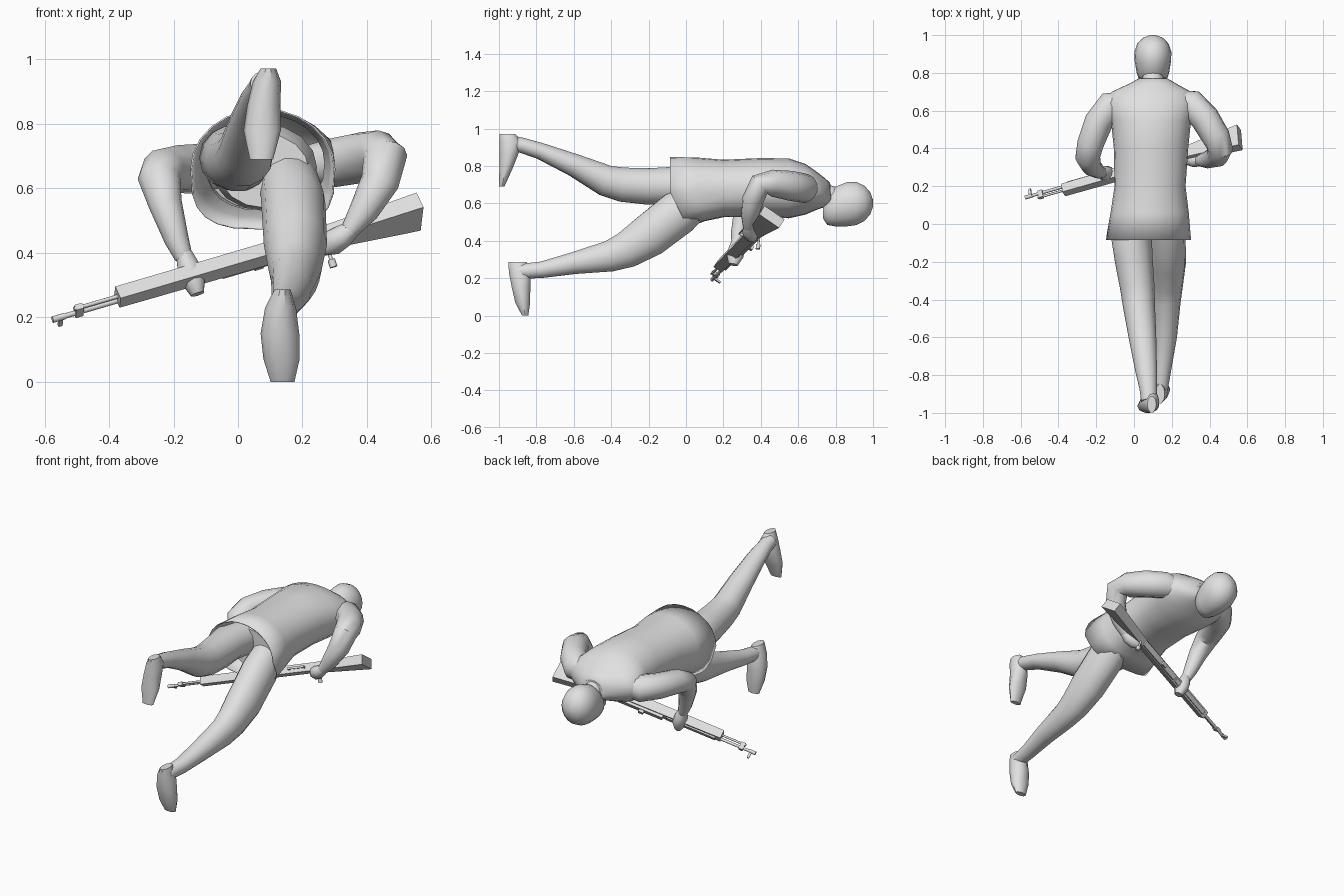
import bpy, bmesh, math
from mathutils import Vector, Matrix

grey = bpy.data.materials.new("plain grey")
grey.diffuse_color = (0.75, 0.75, 0.75, 1)


def finish(name, bm, angle=45):
    bmesh.ops.recalc_face_normals(bm, faces=bm.faces)
    me = bpy.data.meshes.new(name)
    bm.to_mesh(me)
    bm.free()
    ob = bpy.data.objects.new(name, me)
    bpy.context.collection.objects.link(ob)
    me.materials.append(grey)
    bpy.ops.object.select_all(action='DESELECT')
    ob.select_set(True)
    bpy.context.view_layer.objects.active = ob
    bpy.ops.object.shade_smooth_by_angle(angle=math.radians(angle))
    return ob


def loft(name, rows, up, n=14, fixed=None, slant=None, square=None, caps=(True, True)):
    """Skin oval rings (x, y, z, radius_a, radius_b) strung along a path.
    slant shears the lower half of each ring along y, square makes it boxier."""
    bm = bmesh.new()
    up = Vector(up)
    pts = [Vector(r[:3]) for r in rows]
    rings = []
    for i, r in enumerate(rows):
        t = fixed or (pts[min(i + 1, len(pts) - 1)] - pts[max(i - 1, 0)])
        t = Vector(t).normalized()
        a = up.cross(t).normalized()
        b = t.cross(a)
        ring = []
        for k in range(n):
            c, s = math.cos(math.tau * k / n), math.sin(math.tau * k / n)
            if square and s < 0:
                c = math.copysign(abs(c) ** square[i], c)
                s = math.copysign(abs(s) ** square[i], s)
            p = pts[i] + a * c * r[3] + b * s * r[4]
            if slant and s < 0:
                p.y -= (p.z - pts[i].z) * slant[i]
            ring.append(bm.verts.new(p))
        rings.append(ring)
    for r0, r1 in zip(rings, rings[1:]):
        for k in range(n):
            bm.faces.new((r0[k], r0[(k + 1) % n], r1[(k + 1) % n], r1[k]))
    if caps[0]:
        bm.faces.new(rings[0])
    if caps[1]:
        bm.faces.new(rings[-1])
    return finish(name, bm)


Z, Y, X = (0, 0, 1), (0, 1, 0), (1, 0, 0)
DOWN = (0, 0, -1)

# jacket, open at the hem
jacket = loft("jacket", [
    (.077, -.085, .66, .225, .188), (.083, .06, .675, .207, .17),
    (.085, .2, .68, .188, .153), (.09, .4, .685, .197, .157),
    (.09, .55, .68, .212, .16), (.09, .64, .675, .238, .135),
    (.092, .70, .668, .21, .1), (.1, .745, .658, .12, .075),
    (.1, .77, .652, .075, .058)], Z, 24, Y,
    [.5, .25, .05, 0, 0, 0, .05, .1, .2],
    [.66, .68, .8, .9, .9, .95, 1, 1, 1], (False, True))
shell = jacket.modifiers.new("cloth thickness", 'SOLIDIFY')
shell.thickness = .005
loft("hips", [(.08, .2, .68, .15, .12), (.08, .08, .665, .165, .135),
              (.08, .01, .655, .14, .115)], Z, 16, Y)

# neck, collar and head
loft("neck", [(.1, .72, .655, .06, .055), (.1, .78, .64, .055, .052),
              (.1, .84, .61, .055, .055)], Z, 12)
loft("collar", [(.1, .735, .65, .085, .07), (.1, .772, .645, .068, .06)],
     Z, 14, Y, [.3, .3], None, (False, False))
loft("head", [(.1, .732, .56, .04, .04), (.1, .755, .568, .07, .085),
              (.1, .80, .583, .086, .108), (.1, .86, .595, .096, .12),
              (.1, .91, .599, .098, .117), (.1, .955, .6, .083, .095),
              (.1, .985, .6, .054, .06), (.1, 1.0, .6, .015, .018)], Z, 18, Y)

# raised leg and shoe
loft("raised_leg", [
    (.015, .06, .69, .09, .1), (-.013, -.08, .695, .108, .102),
    (0, -.2, .69, .1, .1), (.018, -.34, .70, .091, .094),
    (.026, -.43, .722, .085, .085),
    (.045, -.6, .805, .073, .062), (.065, -.78, .88, .057, .045),
    (.075, -.87, .908, .046, .042), (.08, -.935, .925, .042, .04)], Z)
loft("raised_shoe", [
    (.094, -.955, .972, .024, .044), (.09, -.94, .93, .044, .06),
    (.08, -.947, .86, .051, .052), (.075, -.964, .78, .058, .036),
    (.073, -.985, .69, .036, .015)], Y, 10, DOWN)

# lowered leg and shoe
loft("lowered_leg", [
    (.155, .1, .64, .09, .085), (.172, -.04, .55, .1, .122),
    (.178, -.2, .425, .098, .118), (.177, -.32, .35, .083, .1),
    (.175, -.41, .317, .072, .085), (.165, -.6, .28, .062, .06),
    (.15, -.77, .245, .047, .045), (.14, -.86, .238, .042, .042),
    (.138, -.9, .235, .038, .038)], Z)
loft("lowered_shoe", [
    (.138, -.9, .286, .025, .052), (.132, -.888, .23, .048, .062),
    (.13, -.882, .15, .06, .052), (.135, -.873, .07, .056, .042),
    (.138, -.86, 0, .037, .018)], Y, 10, DOWN)

# arms with hands
loft("left_arm", [
    (-.04, .645, .665, .06, .06), (-.12, .625, .66, .078, .08),
    (-.187, .54, .66, .074, .076), (-.232, .42, .655, .07, .07),
    (-.245, .35, .63, .06, .066), (-.225, .305, .55, .052, .052),
    (-.19, .28, .44, .04, .038), (-.168, .27, .385, .028, .028)], X, 12)
loft("left_hand", [
    (-.168, .27, .40, .026, .026), (-.155, .268, .36, .04, .036),
    (-.14, .262, .32, .046, .04), (-.125, .252, .272, .025, .022)], X, 10)
loft("right_arm", [
    (.22, .65, .675, .06, .06), (.3, .635, .68, .078, .08),
    (.375, .56, .694, .08, .078), (.435, .46, .708, .072, .074),
    (.457, .395, .70, .062, .068), (.44, .358, .62, .058, .06),
    (.39, .34, .53, .046, .046), (.345, .335, .468, .03, .028)], X, 12)
loft("right_hand", [
    (.355, .335, .475, .026, .026), (.325, .335, .452, .036, .036),
    (.29, .348, .43, .04, .038), (.26, .36, .408, .02, .02)], Y, 10)

# rifle frame: s runs from butt to muzzle, v is the rifle's top, w its side
butt, muzzle = Vector((.56, .46, .527)), Vector((-.575, .137, .195))
d = (muzzle - butt).normalized()
v = Vector((0, .107, -.069))
v = (v - d * v.dot(d)).normalized()
w = d.cross(v)
frame = Matrix((d, v, w)).transposed().to_4x4()
frame.translation = butt
L = (muzzle - butt).length


def block(name, profile, half):
    """Extrude a side profile (s, v); half is the half width at s."""
    bm = bmesh.new()
    sides = [[bm.verts.new(frame @ Vector((s, h, sg * half(s)))) for s, h in profile]
             for sg in (-1, 1)]
    n = len(profile)
    bm.faces.new(sides[0])
    bm.faces.new(sides[1])
    for i in range(n):
        j = (i + 1) % n
        bm.faces.new((sides[0][i], sides[0][j], sides[1][j], sides[1][i]))
    return finish(name, bm, 25)


def box(name, s0, s1, v0, v1, half):
    return block(name, [(s0, v0), (s1, v0), (s1, v1), (s0, v1)], lambda s: half)


def rod(name, a, b, r):
    p, q = frame @ Vector(a), frame @ Vector(b)
    return loft(name, [(*p, r, r), (*q, r, r)], Z, 10)


block("stock", [(0, .063), (0, -.066), (.31, -.042), (.36, -.045),
                (1.01, -.043), (1.01, .01), (.36, .016), (.3, .025)],
      lambda s: .029 - .006 * min(s / .35, 1))
rod("barrel", (.6, .004, 0), (L, .004, 0), .0085)
rod("muzzle_sleeve", (L - .04, .004, 0), (L, .004, 0), .0105)
rod("gas_tube", (.7, -.02, 0), (L - .07, -.02, 0), .0065)
box("receiver", .34, .66, .01, .03, .016)
box("hand_guard", .68, .98, .005, .02, .013)
box("rear_sight", .52, .55, .028, .046, .011)
box("gas_block", L - .1, L - .075, -.027, .018, .01)
box("front_sight", L - .035, L - .022, .01, .048, .005)
rod("bolt_handle", (.31, .025, .015), (.31, .045, .058), .006)
rod("bolt_knob", (.31, .042, .052), (.31, .052, .074), .012)
box("trigger_guard", .36, .46, -.068, -.062, .006)
for i, s in enumerate((.36, .454)):
    box("guard_post_%d" % i, s, s + .006, -.068, -.04, .006)
